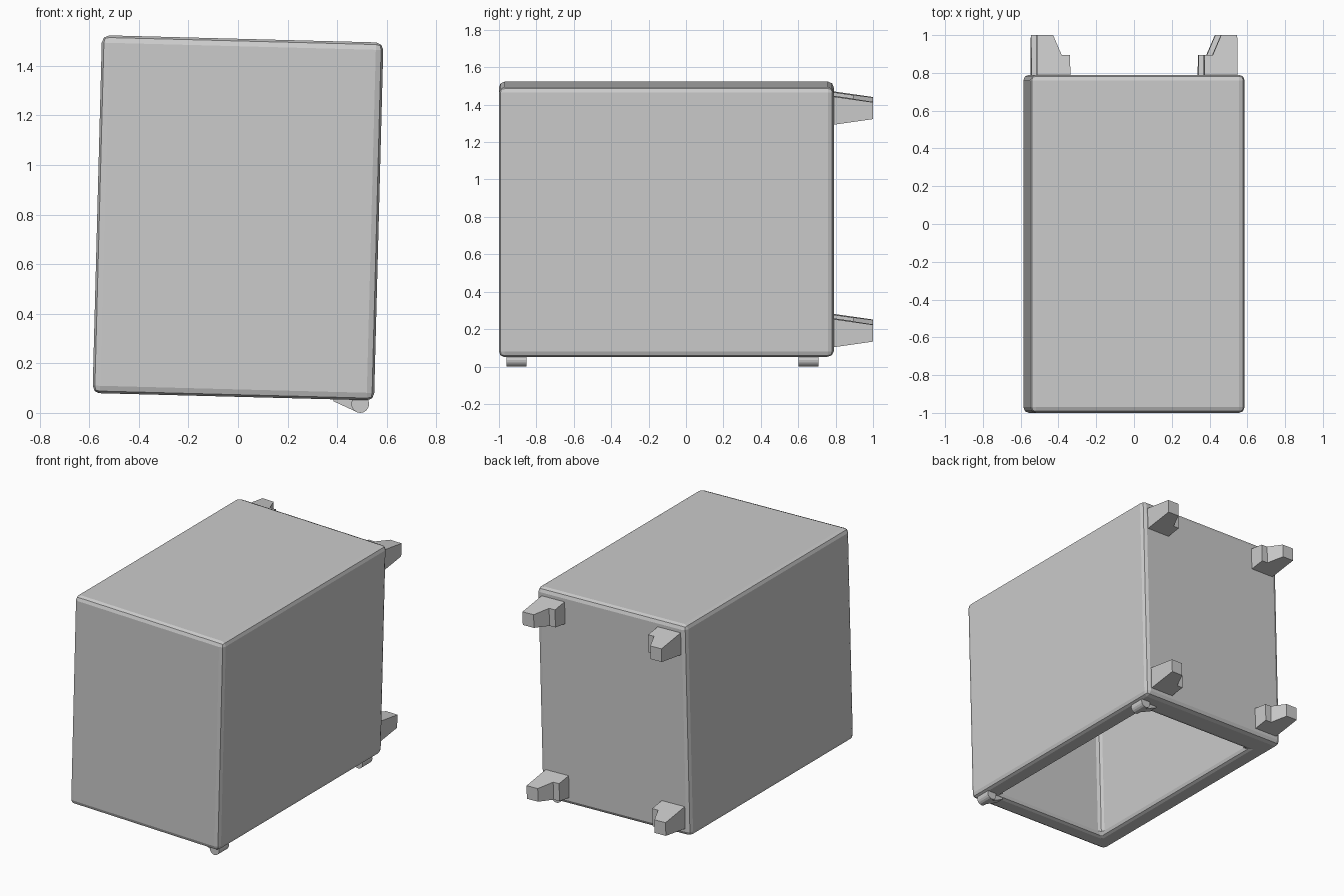
import bpy, bmesh, math
from mathutils import Matrix, Vector

if "Cube" in bpy.data.objects:
    bpy.data.objects.remove(bpy.data.objects["Cube"])

# The box leans on its hinges, so body and feet share one tilted frame
TILT = Matrix.Translation((0, 0, 0.787)) @ Matrix.Rotation(math.radians(1.5), 4, 'Y')

grey = bpy.data.materials.new("plain grey")
grey.diffuse_color = (0.6, 0.6, 0.6, 1)
grey.use_nodes = True
grey.node_tree.nodes["Principled BSDF"].inputs["Base Color"].default_value = grey.diffuse_color


def finish(bm, name, matrix=Matrix()):
    bmesh.ops.recalc_face_normals(bm, faces=bm.faces)
    mesh = bpy.data.meshes.new(name)
    bm.to_mesh(mesh)
    bm.free()
    mesh.materials.append(grey)
    obj = bpy.data.objects.new(name, mesh)
    obj.matrix_world = matrix
    bpy.context.collection.objects.link(obj)
    return obj


def prism(name, lower, upper, matrix=Matrix()):
    """Solid between two matching outlines."""
    bm = bmesh.new()
    a = [bm.verts.new(p) for p in lower]
    b = [bm.verts.new(p) for p in upper]
    n = len(a)
    bm.faces.new(a)
    bm.faces.new(b)
    for i in range(n):
        j = (i + 1) % n
        bm.faces.new((a[i], a[j], b[j], b[i]))
    return finish(bm, name, matrix)


# Hollow body, open at the bottom
HX, HZ, Y0, Y1 = 0.568, 0.722, -1.0, 0.79
bm = bmesh.new()
bmesh.ops.create_cube(bm, size=1)
for v in bm.verts:
    v.co = Vector((v.co.x * 2 * HX, Y0 if v.co.y < 0 else Y1, v.co.z * 2 * HZ))
bottom = min(bm.faces, key=lambda f: f.calc_center_median().z)
bmesh.ops.inset_individual(bm, faces=[bottom], thickness=0.1)
mid = (Y0 + Y1) / 2
for v in bottom.verts:
    v.co.x = math.copysign(0.435, v.co.x)
    v.co.y = -0.87 if v.co.y < mid else 0.6
ext = bmesh.ops.extrude_discrete_faces(bm, faces=[bottom])
for v in ext["faces"][0].verts:
    v.co.z = HZ - 0.13
body = finish(bm, "box_body", TILT)
bevel = body.modifiers.new("rounded edges", 'BEVEL')
bevel.width = 0.03
bevel.segments = 2
bevel.limit_method = 'ANGLE'

# Four tapered, stepped feet on the back
outline = [(0.53, 0.77), (0.53, 1.0), (0.445, 1.0),
           (0.40, 0.895), (0.355, 0.895), (0.355, 0.77)]


def foot_half(y):
    return 0.075 - 0.03 * (y - 0.79) / 0.21


for sx, side in ((-1, "left"), (1, "right")):
    for z, level in ((-0.595, "lower"), (0.595, "upper")):
        prism(f"{level}_{side}_foot",
              [(sx * x, y, z - foot_half(y)) for x, y in outline],
              [(sx * x, y, z + foot_half(y)) for x, y in outline], TILT)

# Hinge barrels and their wedge-shaped leaves under the right edge
for y, end in ((-0.907, "front"), (0.655, "back")):
    bm = bmesh.new()
    bmesh.ops.create_cone(bm, cap_ends=True, segments=16, radius1=0.036,
                          radius2=0.036, depth=0.106,
                          matrix=Matrix.Translation((0.493, y, 0.036))
                          @ Matrix.Rotation(math.pi / 2, 4, 'X'))
    finish(bm, f"{end}_hinge_barrel")
    wedge = [(0.385, 0.047), (0.478, 0.004), (0.50, 0.06), (0.385, 0.06)]
    prism(f"{end}_hinge_leaf",
          [(x, y - 0.03, z) for x, z in wedge],
          [(x, y + 0.03, z) for x, z in wedge])
